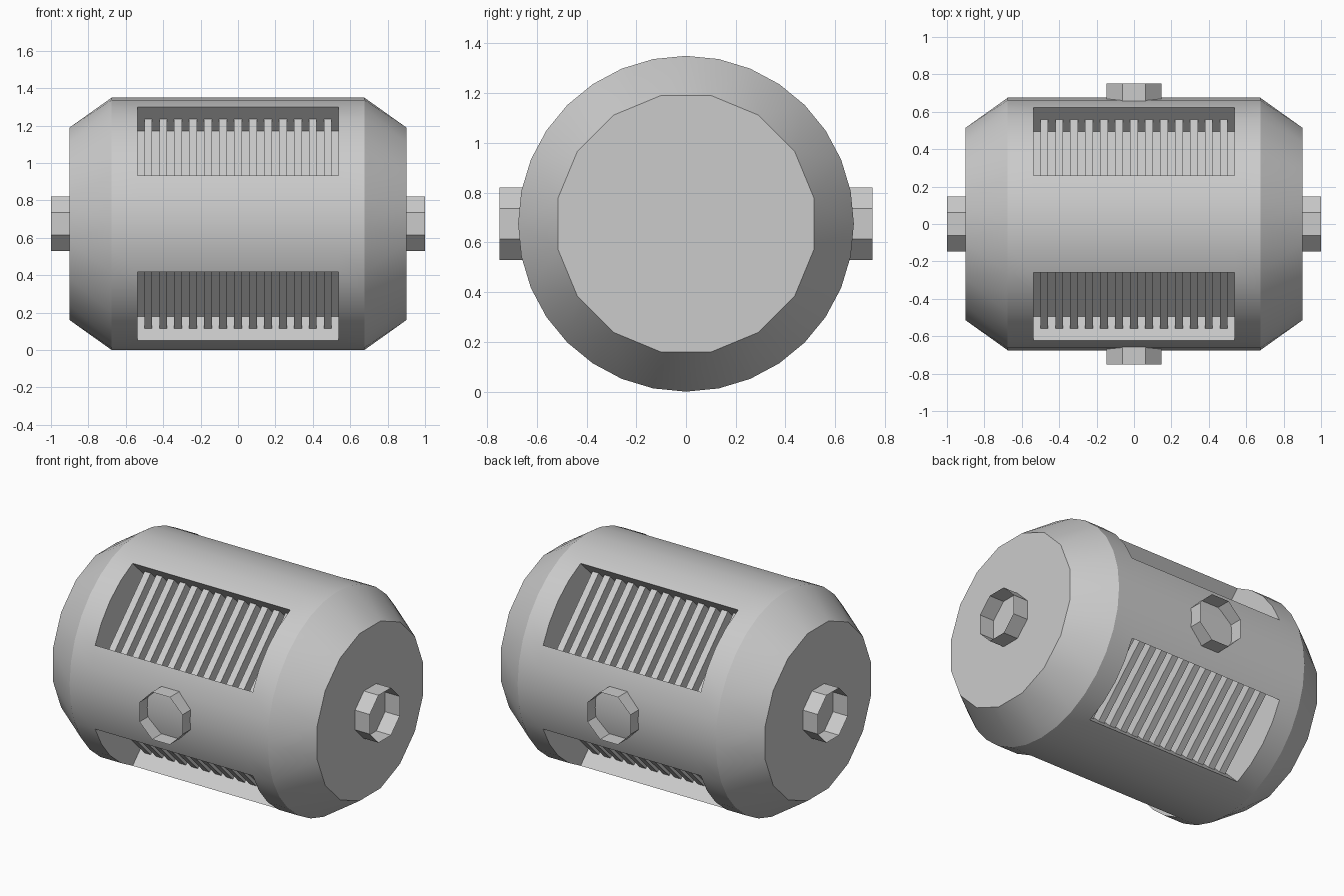
import bpy, bmesh, math
from mathutils import Matrix, Vector

if "Cube" in bpy.data.objects:
    bpy.data.objects.remove(bpy.data.objects["Cube"])

R, CZ = 0.675, 0.675        # body radius and axis height
SEG = 32
VENT_X = 0.537              # half length of each vent
DEPTH = 0.182               # vent recess depth


def finish(bm, name, smooth=False):
    bmesh.ops.recalc_face_normals(bm, faces=bm.faces)
    me = bpy.data.meshes.new(name)
    bm.to_mesh(me)
    bm.free()
    ob = bpy.data.objects.new(name, me)
    bpy.context.collection.objects.link(ob)
    if smooth:
        bpy.ops.object.select_all(action='DESELECT')
        ob.select_set(True)
        bpy.context.view_layer.objects.active = ob
        bpy.ops.object.shade_smooth_by_angle(angle=math.radians(30))
    return ob


def point(x, k, r):
    a = 2 * math.pi * k / SEG
    return Vector((x, r * math.cos(a), CZ + r * math.sin(a)))


# Body: drum with tapered ends, 32 sides closing to 16 at the caps
bm = bmesh.new()
rings = [[bm.verts.new(point(x, k, R)) for k in range(SEG)]
         for x in (-0.675, -VENT_X, VENT_X, 0.675)]
for i in range(3):
    for k in range(SEG):
        if i == 1 and k % 8 in (2, 3, 4, 5):
            continue        # vent opening
        n = (k + 1) % SEG
        bm.faces.new((rings[i][k], rings[i][n], rings[i + 1][n], rings[i + 1][k]))
for ring, x in ((rings[0], -0.9), (rings[3], 0.9)):
    cap = [bm.verts.new(point(x, k, 0.525)) for k in range(1, SEG, 2)]
    for j in range(16):
        a, b = cap[j], cap[(j + 1) % 16]
        k = 2 * j + 1
        o0, o1, o2 = (ring[(k + d) % SEG] for d in range(3))
        bm.faces.new((a, o0, o1))
        bm.faces.new((a, o1, b))
        bm.faces.new((b, o1, o2))
    bm.faces.new(cap)

# Vent recesses: end walls, side walls and a flat floor
for q in range(4):
    k0 = q * 8 + 2
    ang = math.radians(45 + 90 * q)
    inward = Vector((0, -math.cos(ang), -math.sin(ang))) * DEPTH
    low = []
    for ring in rings[1:3]:
        arc = [ring[(k0 + d) % SEG] for d in range(5)]
        f0 = bm.verts.new(arc[0].co + inward)
        f1 = bm.verts.new(arc[4].co + inward)
        bm.faces.new(arc + [f1, f0])
        low.append((arc[0], f0, f1, arc[4]))
    for s in range(3):
        bm.faces.new((low[0][s], low[0][s + 1], low[1][s + 1], low[1][s]))
finish(bm, "body", True)

# Vent fins: 13 bars across each recess
chord = 2 * R * math.sin(math.radians(22.5))
floor_r = R * math.cos(math.radians(22.5)) - DEPTH
height = DEPTH / 2
for q in range(4):
    bm = bmesh.new()
    turn = Matrix.Translation((0, 0, CZ)) @ Matrix.Rotation(math.radians(45 + 90 * q), 4, 'X')
    for i in range(13):
        m = (turn @ Matrix.Translation((-0.48 + 0.08 * i, floor_r + height / 2, 0))
             @ Matrix.Diagonal((0.042, height, chord, 1)))
        bmesh.ops.create_cube(bm, size=1, matrix=m)
    finish(bm, f"vent_fins_{q + 1}")


# Octagonal open sockets on both ends and both sides
def socket(name, turn, start, end):
    bm = bmesh.new()
    m = (Matrix.Translation((0, 0, CZ)) @ Matrix.Rotation(turn, 4, 'Z'))
    loops = []
    for x in (start, end):
        loops.append([bm.verts.new(m @ Vector((x,
                      0.158 * math.cos(math.radians(22.5 + 45 * j)),
                      0.158 * math.sin(math.radians(22.5 + 45 * j))))) for j in range(8)])
    for j in range(8):
        n = (j + 1) % 8
        bm.faces.new((loops[0][j], loops[0][n], loops[1][n], loops[1][j]))
    finish(bm, name)


for side, turn in (("right", 0), ("left", math.pi)):
    socket(f"{side}_end_socket", turn, 0.9, 1.0)
for side, turn in (("back", math.pi / 2), ("front", -math.pi / 2)):
    socket(f"{side}_socket", turn, 0.652, 0.75)
